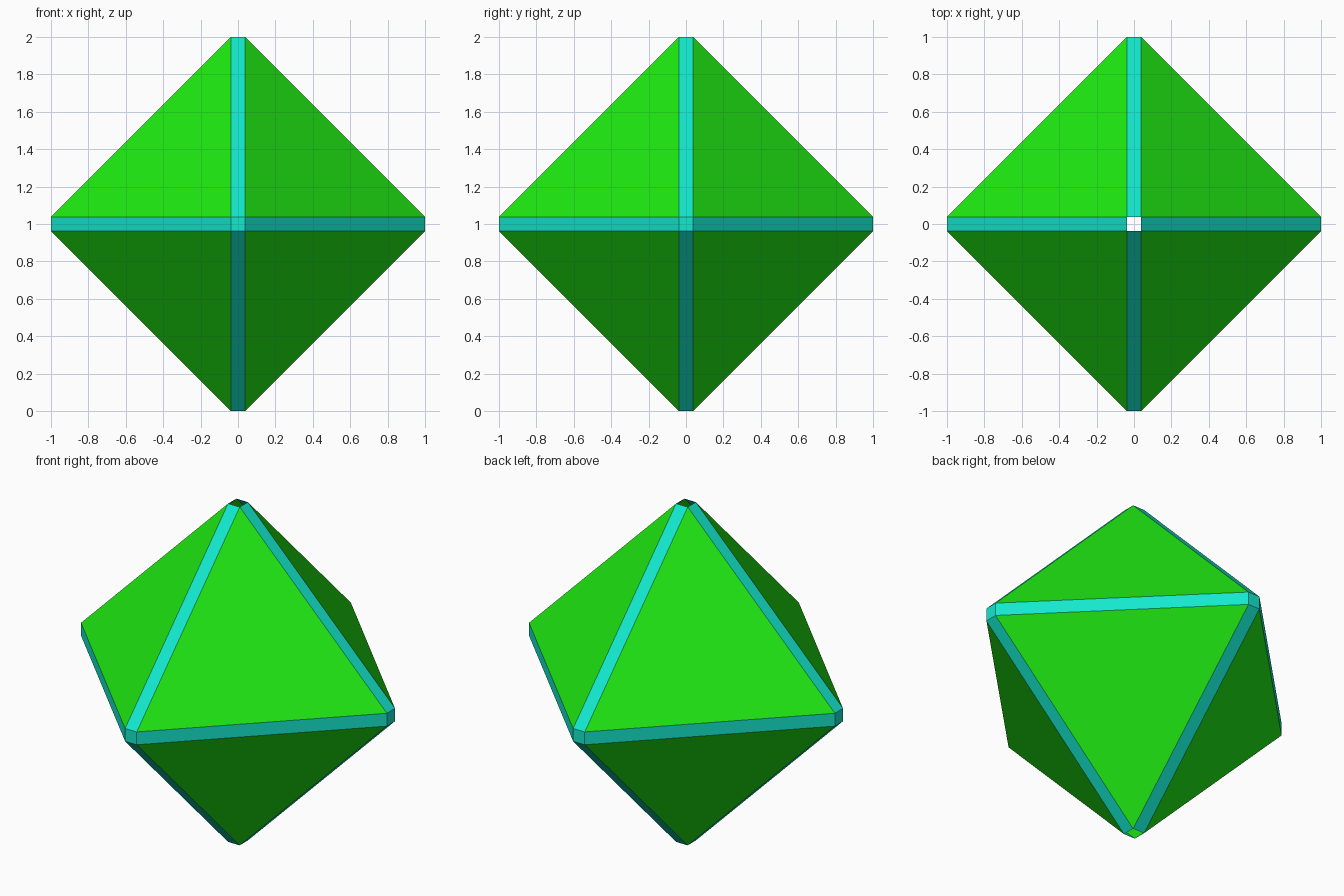
import bpy, bmesh
from itertools import product
from mathutils import Vector

if "Cube" in bpy.data.objects:
    bpy.data.objects.remove(bpy.data.objects["Cube"])

E = 0.038                      # half width of the edge strips
CENTRE = Vector((0, 0, 1))


def corner(axis, signs):
    """Point near the octahedron tip on the given axis, in the octant of signs."""
    return Vector([s * (1 if i == axis else E) for i, s in enumerate(signs)])


def flip(signs, axis):
    return tuple(-s if i == axis else s for i, s in enumerate(signs))


def build(name, polygons, colour):
    bm = bmesh.new()
    for pts in polygons:
        mid = sum(pts, Vector()) / len(pts)
        if (pts[1] - pts[0]).cross(pts[2] - pts[1]).dot(mid) < 0:
            pts = pts[::-1]    # face outward
        bm.faces.new([bm.verts.new(p + CENTRE) for p in pts])
    bmesh.ops.remove_doubles(bm, verts=bm.verts, dist=1e-4)
    mesh = bpy.data.meshes.new(name)
    bm.to_mesh(mesh)
    bm.free()
    mat = bpy.data.materials.new(name + "_colour")
    mat.diffuse_color = colour
    mat.use_nodes = True
    mat.node_tree.nodes["Principled BSDF"].inputs["Base Color"].default_value = mat.diffuse_color
    mesh.materials.append(mat)
    bpy.context.collection.objects.link(bpy.data.objects.new(name, mesh))


octants = list(product((-1, 1), repeat=3))

# Eight triangular panels
panels = [[corner(a, s) for a in range(3)] for s in octants]

# Twelve bevel strips between neighbouring panels
strips = []
for c in range(3):
    a, b = (c + 1) % 3, (c + 2) % 3
    for s in octants:
        if s[c] > 0:
            t = flip(s, c)
            strips.append([corner(a, s), corner(b, s), corner(b, t), corner(a, t)])

# Four side tip caps (top and bottom tips stay open)
for a in (0, 1):
    b = 1 - a
    for s in octants:
        if s[b] > 0 and s[2] > 0:
            strips.append([corner(a, s), corner(a, flip(s, b)),
                           corner(a, flip(flip(s, b), 2)), corner(a, flip(s, 2))])

build("crystal_panels", panels, (0.0135, 0.82, 0.006, 1))
build("edge_trim", strips, (0.0065, 0.81, 0.61, 1))
